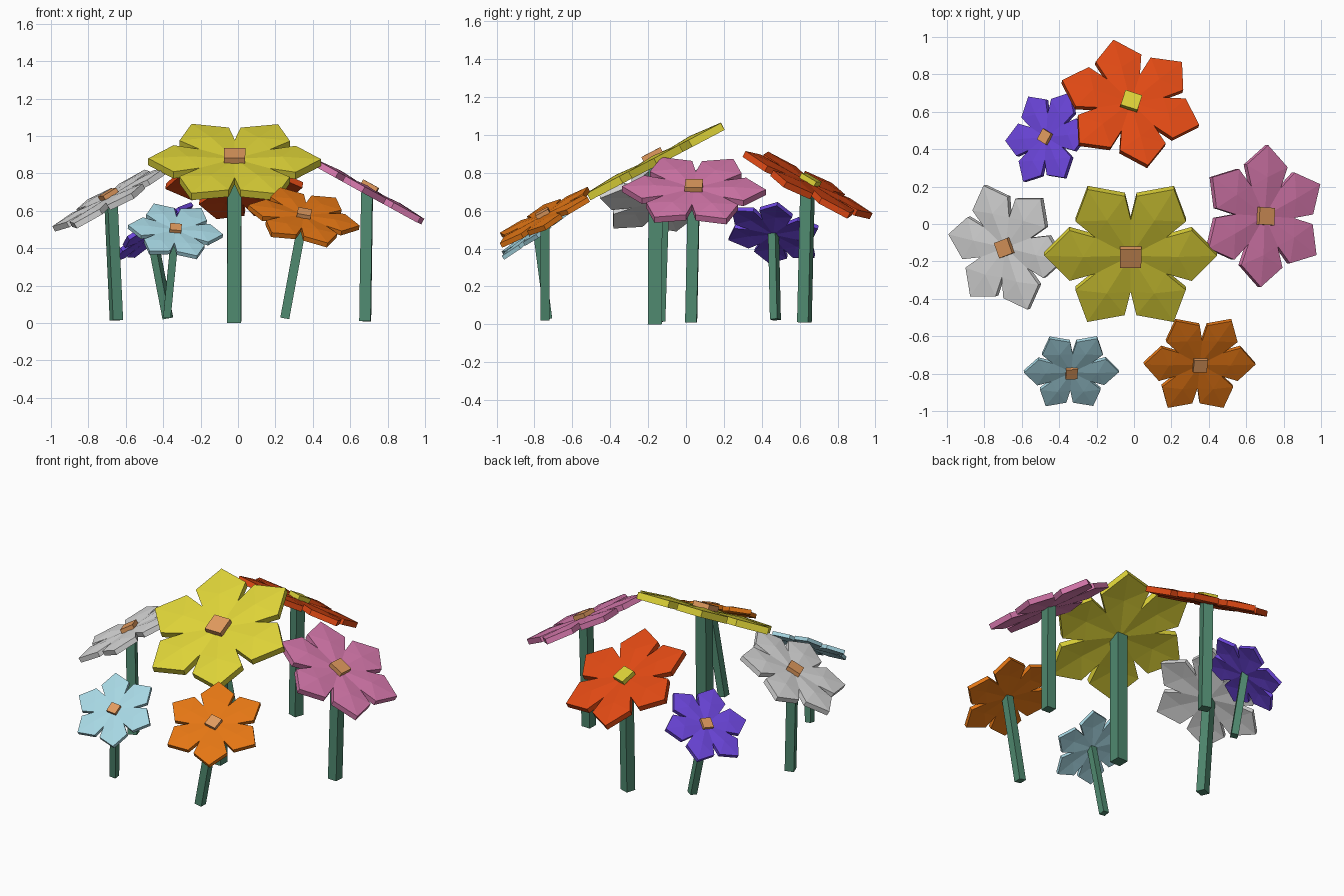
import bpy, bmesh, math
from mathutils import Vector, Matrix

if "Cube" in bpy.data.objects:
    bpy.data.objects.remove(bpy.data.objects["Cube"])


def lin(c):
    c /= 255
    return c / 12.92 if c <= 0.04045 else ((c + 0.055) / 1.055) ** 2.4


def mat(name, r, g, b):
    m = bpy.data.materials.new(name)
    m.diffuse_color = (lin(r), lin(g), lin(b), 1)
    m.use_nodes = True
    m.node_tree.nodes["Principled BSDF"].inputs["Base Color"].default_value = m.diffuse_color
    return m


YELLOW = mat("yellow", 222, 211, 56)
ORANGE = mat("orange", 228, 118, 20)
BLUE = mat("light blue", 166, 214, 226)
PINK = mat("pink", 214, 120, 172)
RED = mat("orange red", 226, 74, 20)
PURPLE = mat("purple", 108, 70, 220)
WHITE = mat("off white", 218, 218, 218)
GREEN = mat("stem green", 80, 138, 112)
TAN = mat("tan", 224, 154, 94)


def finish(bm, name, material, matrix):
    bmesh.ops.recalc_face_normals(bm, faces=bm.faces)
    me = bpy.data.meshes.new(name)
    bm.to_mesh(me)
    bm.free()
    me.materials.append(material)
    ob = bpy.data.objects.new(name, me)
    ob.matrix_world = matrix
    bpy.context.collection.objects.link(ob)


def box(name, material, size, offset, matrix):
    bm = bmesh.new()
    bmesh.ops.create_cube(bm, size=1)
    bmesh.ops.scale(bm, vec=size, verts=bm.verts)
    bmesh.ops.translate(bm, vec=offset, verts=bm.verts)
    finish(bm, name, material, matrix)


def petals(name, material, R, matrix):
    # six pointed petals: notch, shoulder, tip, shoulder; slight ridge mid petal
    t = 0.09 * R
    bm = bmesh.new()

    def v(r, deg, z):
        a = math.radians(deg)
        return bm.verts.new((R * r * math.cos(a), R * r * math.sin(a), z))

    rims = []
    for z in (-t / 2, t / 2):
        centre = v(0, 0, z)
        rim, mids = [], []
        for i in range(6):
            a = 60 * i
            rim += [v(0.47, a - 30, z), v(0.78, a - 25, z), v(1, a, z), v(0.78, a + 25, z)]
            mids.append(v(0.55, a, z + 0.03 * R))
        for i, mid in enumerate(mids):
            ring = [rim[(4 * i + k) % 24] for k in range(5)]
            for p, q in zip(ring, ring[1:]):
                bm.faces.new((p, q, mid))
            bm.faces.new((centre, ring[0], mid))
            bm.faces.new((ring[4], centre, mid))
        rims.append(rim)
    lo, hi = rims
    for i in range(24):
        j = (i + 1) % 24
        bm.faces.new((lo[i], lo[j], hi[j], hi[i]))
    finish(bm, name, material, matrix)


def flower(name, material, heart, R, facing, base, head):
    base, head = Vector(base), Vector(head)
    stem = head - base
    lean = Vector((0, 0, 1)).rotation_difference(stem).to_matrix().to_4x4()
    yaw = Matrix.Rotation(math.radians(facing + 90), 4, 'Z')
    tilt = Matrix.Rotation(math.radians(28), 4, 'X')
    w = 0.16 * R
    L = stem.length - 0.02 * R
    # square stem
    box(name + "_stem", GREEN, (w, w, L), (0, 0, L / 2), Matrix.Translation(base) @ lean @ yaw)
    # tilted flower head with square heart
    m = Matrix.Translation(head) @ lean @ yaw @ tilt
    petals(name + "_petals", material, R, m)
    h = 0.12 * R
    box(name + "_heart", heart, (0.245 * R, 0.245 * R, h), (0, 0, h / 2), m)


# name, petal colour, heart colour, radius, facing angle, stem base, head centre
flower("yellow_flower", YELLOW, TAN, 0.462, -90, (-0.022, -0.165, 0.0), (-0.018, -0.16, 0.86))
flower("red_flower", RED, YELLOW, 0.385, 72, (-0.02, 0.625, 0.01), (-0.02, 0.642, 0.735))
flower("pink_flower", PINK, TAN, 0.38, -3, (0.68, 0.027, 0.01), (0.69, 0.042, 0.705))
flower("white_flower", WHITE, TAN, 0.352, 199.5, (-0.65, -0.145, 0.015), (-0.68, -0.124, 0.663))
flower("orange_flower", ORANGE, TAN, 0.303, -90, (0.25, -0.745, 0.025), (0.35, -0.745, 0.565))
flower("blue_flower", BLUE, TAN, 0.255, -90, (-0.38, -0.727, 0.03), (-0.335, -0.787, 0.49))
flower("purple_flower", PURPLE, TAN, 0.268, 152, (-0.375, 0.472, 0.025), (-0.463, 0.462, 0.483))
